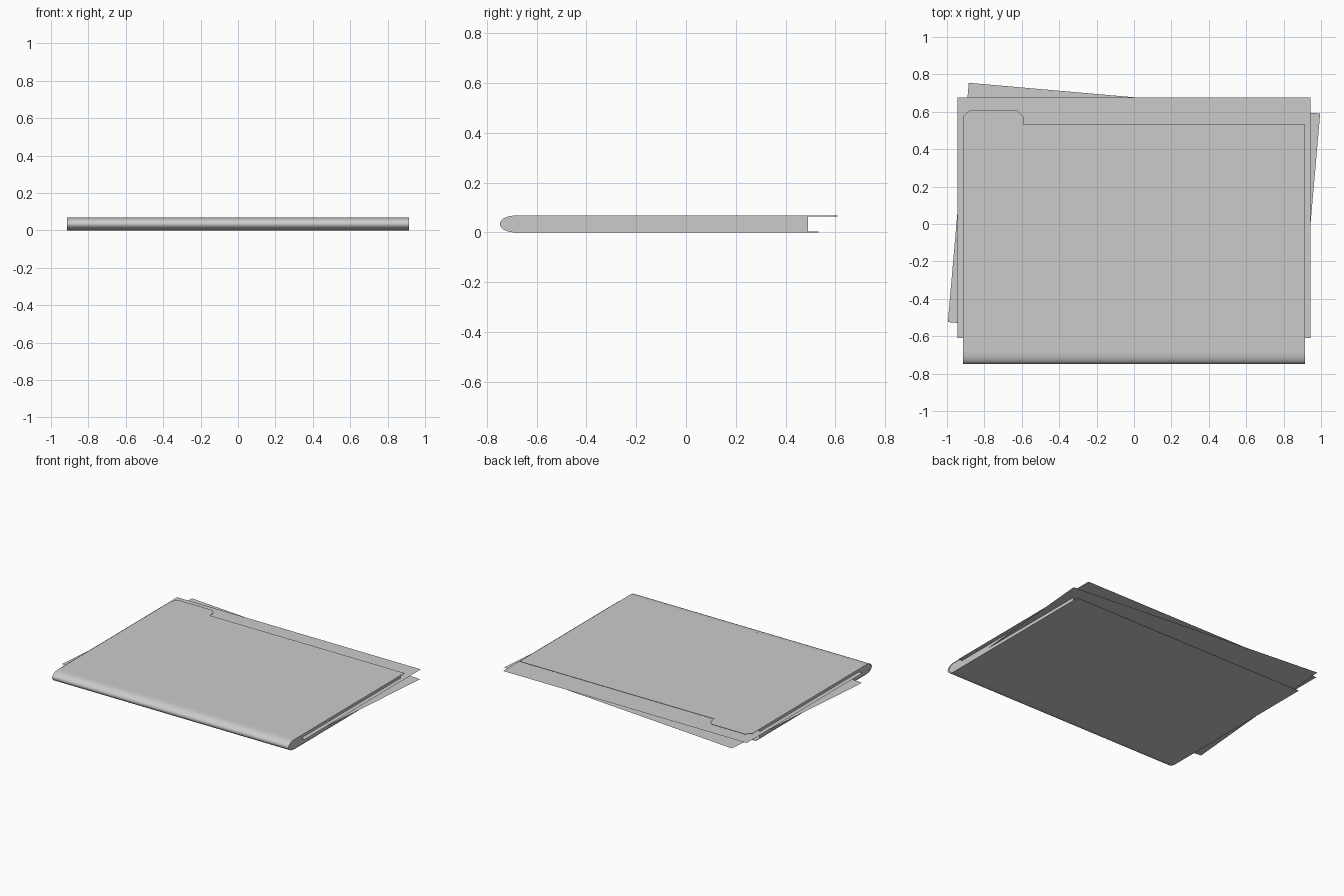
import bpy, bmesh, math
from mathutils import Matrix, Vector

if "Cube" in bpy.data.objects:
    bpy.data.objects.remove(bpy.data.objects["Cube"])

W, H, T = 0.915, 0.068, 0.003   # half width, folder height, card thickness
MID = H / 2


def prism(name, pts, direction):
    """Extrude a closed outline of 3D points along a direction (None = flat sheet)."""
    bm = bmesh.new()
    face = bm.faces.new([bm.verts.new(p) for p in pts])
    if direction is not None:
        res = bmesh.ops.extrude_face_region(bm, geom=[face], use_keep_orig=True)
        verts = [g for g in res['geom'] if isinstance(g, bmesh.types.BMVert)]
        bmesh.ops.translate(bm, vec=Vector(direction), verts=verts)
    bmesh.ops.recalc_face_normals(bm, faces=bm.faces)
    me = bpy.data.meshes.new(name)
    bm.to_mesh(me)
    bm.free()
    ob = bpy.data.objects.new(name, me)
    bpy.context.collection.objects.link(ob)
    return ob


def fold_curve(y_start, y_tip, half_height, n=14):
    """Half-round fold from top to bottom as (y, z) points."""
    return [(y_start + (y_tip - y_start) * math.sin(a) ** 0.9,
             MID + half_height * math.cos(a))
            for a in (math.pi * i / n for i in range(n + 1))]


FOLD_Y = -0.68
outer = fold_curve(FOLD_Y, -0.748, MID)
inner = fold_curve(FOLD_Y, -0.735, MID - T)

# rounded spine joining the two covers
spine = prism("spine", [(-W, y, z) for y, z in outer + inner[::-1]], (2 * W, 0, 0))
bpy.context.view_layer.objects.active = spine
spine.select_set(True)
bpy.ops.object.shade_smooth_by_angle(angle=math.radians(40))

# plain cover at the bottom
prism("bottom_cover", [(-W, FOLD_Y, 0), (W, FOLD_Y, 0), (W, 0.533, 0), (-W, 0.533, 0)],
      (0, 0, T))

# top cover with an index tab on the left
tab = [(-W, FOLD_Y), (W, FOLD_Y), (W, 0.533), (-0.592, 0.533), (-0.592, 0.575),
       (-0.625, 0.608), (-0.88, 0.608), (-W, 0.573)]
prism("top_cover", [(x, y, H - T) for x, y in tab], (0, 0, T))

# end panels closing the folder's sides
for side, s in (("left", -1), ("right", 1)):
    pts = [(s * (W - 0.002), y, z) for y, z in inner + [(0.49, T), (0.49, H - T)]]
    prism(side + "_end_panel", pts, None)

# two loose sheets, the lower one slightly turned
for name, z, deg in (("upper_sheet", 0.047, 0), ("lower_sheet", 0.024, -5)):
    hw, hd = 0.943, 0.642
    sheet = prism(name, [(-hw, -hd, 0), (hw, -hd, 0), (hw, hd, 0), (-hw, hd, 0)], None)
    sheet.location = (0, 0.033, z)
    sheet.rotation_euler.z = math.radians(deg)
